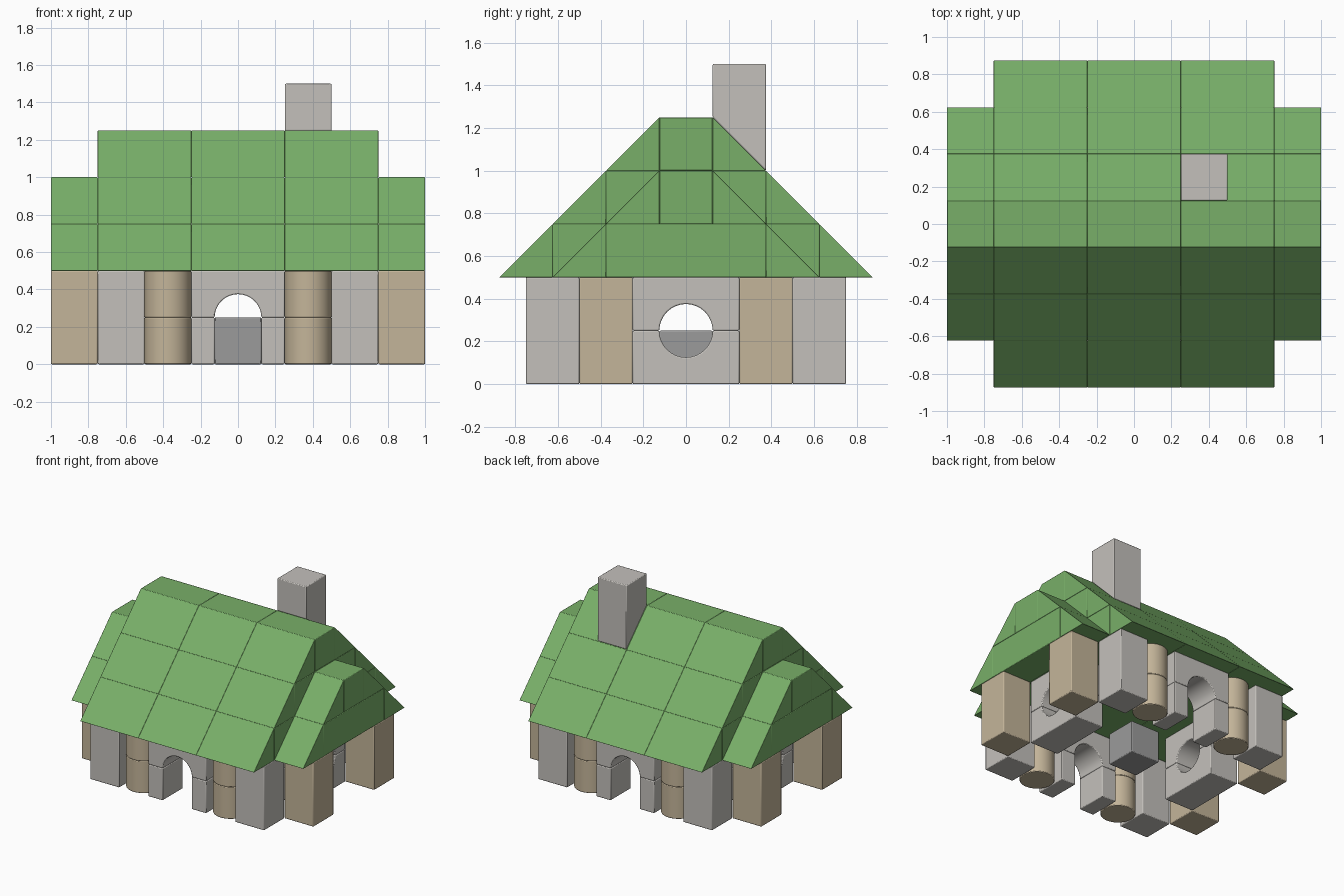
import bpy, bmesh, math

if "Cube" in bpy.data.objects:
    bpy.data.objects.remove(bpy.data.objects["Cube"])


def material(name, rgb):
    m = bpy.data.materials.new(name)
    m.diffuse_color = (*rgb, 1)
    m.use_nodes = True
    m.node_tree.nodes["Principled BSDF"].inputs["Base Color"].default_value = m.diffuse_color
    return m


GREEN = material("roof_green", (0.19, 0.43, 0.14))
TAN = material("tan_wood", (0.55, 0.46, 0.32))
STONE = material("pale_grey", (0.55, 0.53, 0.50))
DARK = material("dark_grey", (0.33, 0.33, 0.33))
U = 0.25


def prism(name, profile, axis, lo, hi, mat, bevel=0.006):
    """Extrude a (horizontal, z) profile along x or y, with softened edges."""
    bm = bmesh.new()

    def place(p, t):
        return (t, p[0], p[1]) if axis == "x" else (p[0], t, p[1])
    a = [bm.verts.new(place(p, lo)) for p in profile]
    b = [bm.verts.new(place(p, hi)) for p in profile]
    bm.faces.new(a)
    bm.faces.new(b[::-1])
    n = len(a)
    for i in range(n):
        j = (i + 1) % n
        bm.faces.new((a[i], b[i], b[j], a[j]))
    bmesh.ops.recalc_face_normals(bm, faces=bm.faces[:])
    return finish(name, bm, mat, bevel)


def finish(name, bm, mat, bevel):
    me = bpy.data.meshes.new(name)
    bm.to_mesh(me)
    bm.free()
    ob = bpy.data.objects.new(name, me)
    bpy.context.collection.objects.link(ob)
    me.materials.append(mat)
    mod = ob.modifiers.new("soft_edges", "BEVEL")
    mod.width, mod.segments = bevel, 2
    mod.limit_method, mod.angle_limit = "ANGLE", math.radians(40)
    bpy.ops.object.select_all(action="DESELECT")
    ob.select_set(True)
    bpy.context.view_layer.objects.active = ob
    bpy.ops.object.shade_smooth_by_angle(angle=math.radians(30))
    return ob


def box(name, x0, x1, y0, y1, z0, z1, mat, bevel=0.006):
    x0, x1 = sorted((x0, x1))
    y0, y1 = sorted((y0, y1))
    return prism(name, [(x0, z0), (x1, z0), (x1, z1), (x0, z1)], "y", y0, y1, mat, bevel)


def arch(name, axis, lo, hi, up=True):
    """Half-unit-wide block with a semicircle cut into the edge at z = 0.25."""
    s = 1 if up else -1
    arc = [(0.125 * math.cos(math.pi * i / 16), U + s * 0.125 * math.sin(math.pi * i / 16))
           for i in range(17)]
    prism(name, arc + [(-U, U), (-U, U + s * U), (U, U + s * U), (U, U)],
          axis, *sorted((lo, hi)), STONE)


def drum(name, x, y, z):
    bm = bmesh.new()
    bmesh.ops.create_cone(bm, cap_ends=True, segments=40, radius1=0.125, radius2=0.125, depth=U)
    bmesh.ops.translate(bm, verts=bm.verts[:], vec=(x, y, z + U / 2))
    finish(name, bm, TAN, 0.005)


# Front and back walls: doorway arch on short posts, round columns, corner posts
for side, s in (("front", -1), ("back", 1)):
    arch(side + "_door_arch", "y", s * 0.5, s * 0.75)
    for h, t in (("left", -1), ("right", 1)):
        tag = side + "_" + h
        box(tag + "_door_post", t * 0.125, t * 0.25, s * 0.5, s * 0.75, 0, U, STONE)
        drum(tag + "_column_lower", t * 0.375, s * 0.625, 0)
        drum(tag + "_column_upper", t * 0.375, s * 0.625, U)
        box(tag + "_corner_post", t * 0.5, t * 0.75, s * 0.5, s * 0.75, 0, 0.5, STONE)
        box(tag + "_side_post", t * 0.75, t * 1.0, s * 0.25, s * 0.5, 0, 0.5, TAN)

# Side walls: round window made of two facing arches
for h, t in (("left", -1), ("right", 1)):
    arch(h + "_window_top", "x", t * 0.5, t * 0.75)
    arch(h + "_window_bottom", "x", t * 0.5, t * 0.75, up=False)

# Block standing in the middle of the room
box("hearth", -0.125, 0.125, -0.125, 0.125, 0, U, DARK)


def roof_section(name, x0, x1, rows):
    """Stepped rows of blocks, each row finished with a 45 degree wedge at both ends."""
    for r in range(rows):
        half = 0.125 + U * (rows - 1 - r)
        z = 0.5 + U * r
        box(f"{name}_block_{r}", x0, x1, -half, half, z, z + U, GREEN, 0.004)
        for side, s in (("front", -1), ("back", 1)):
            prism(f"{name}_{side}_wedge_{r}",
                  [(s * half, z), (s * (half + U), z), (s * half, z + U)],
                  "x", x0, x1, GREEN, 0.002)


# Roof: three tall bays and a lower bay at each end
for i, x in enumerate((-0.75, -0.25, 0.25)):
    roof_section(f"roof_bay_{i}", x, x + 0.5, 3)
roof_section("left_end_roof", -1.0, -0.75, 2)
roof_section("right_end_roof", 0.75, 1.0, 2)

# Chimney sitting on the back slope
prism("chimney", [(0.125, 1.25), (0.375, 1.0), (0.375, 1.5), (0.125, 1.5)],
      "x", 0.25, 0.5, STONE)
